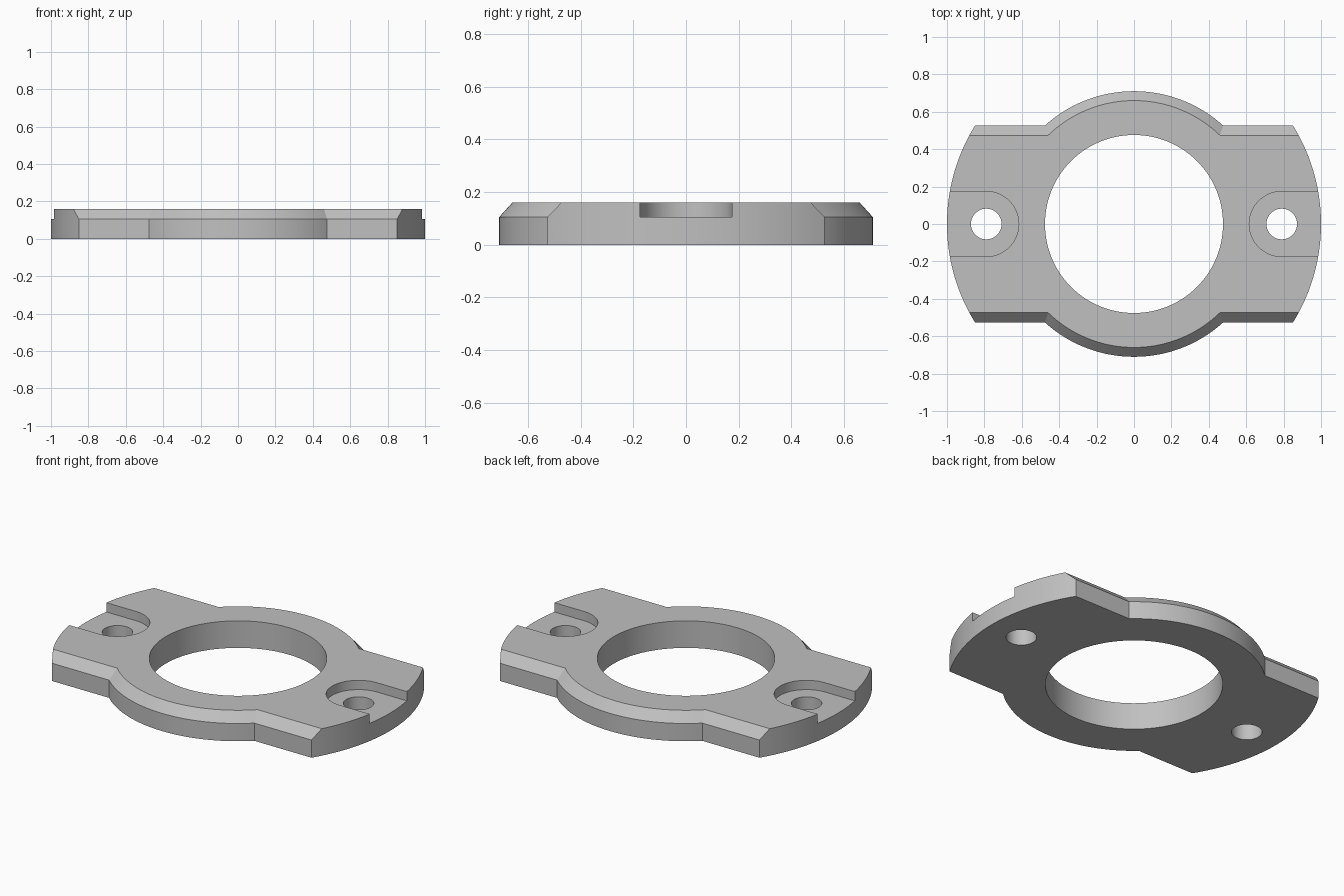
import bpy, bmesh
from math import sin, cos, pi, asin, sqrt

HEIGHT, LEDGE = 0.16, 0.105   # full thickness; start of chamfer and pocket floor

cube = bpy.data.objects.get("Cube")
if cube:
    bpy.data.objects.remove(cube, do_unlink=True)

grey = bpy.data.materials.new("machined grey")
grey.use_nodes = True
colour = (0.53, 0.53, 0.53, 1)
grey.diffuse_color = colour
grey.node_tree.nodes["Principled BSDF"].inputs["Base Color"].default_value = colour


def arc(cx, cy, r, start, end, steps):
    angles = [start + (end - start) * i / steps for i in range(steps + 1)]
    return [(cx + r * cos(a), cy + r * sin(a)) for a in angles]


def loft(name, layers):
    """Solid through matching outlines, given as (z, points) pairs."""
    bm = bmesh.new()
    rings = [[bm.verts.new((x, y, z)) for x, y in pts] for z, pts in layers]
    n = len(rings[0])
    for low, high in zip(rings, rings[1:]):
        for i in range(n):
            j = (i + 1) % n
            bm.faces.new((low[i], low[j], high[j], high[i]))
    bm.faces.new(rings[0][::-1])
    bm.faces.new(rings[-1])
    bmesh.ops.recalc_face_normals(bm, faces=bm.faces)
    mesh = bpy.data.meshes.new(name)
    bm.to_mesh(mesh)
    bm.free()
    mesh.materials.append(grey)
    ob = bpy.data.objects.new(name, mesh)
    bpy.context.collection.objects.link(ob)
    return ob


def cylinder(name, x, r, steps):
    pts = arc(x, 0, r, 0, 2 * pi, steps)[:-1]
    return loft(name, [(-0.1, pts), (0.3, pts)])


def outline(half_width, r):
    """Wide bar with a round bulge on the front and the back."""
    a = asin(half_width / r)
    back = [(1.2, half_width)] + arc(0, 0, r, a, pi - a, 48) + [(-1.2, half_width)]
    return back + [(-x, -y) for x, y in back]


# Flange plate with chamfered long edges
wide, narrow = outline(0.527, 0.71), outline(0.474, 0.66)
plate = loft("flange_plate", [(0, wide), (LEDGE, wide), (HEIGHT, narrow)])

# Round ends, centre bore, bolt holes and open-ended bolt pockets
cuts = [(cylinder("end_trim", 0, 1.0, 192), 'INTERSECT'),
        (cylinder("centre_bore", 0, 0.476, 128), 'DIFFERENCE')]
for side, label in ((1, "left"), (-1, "right")):
    slot = arc(0.79, 0, 0.174, pi / 2, 3 * pi / 2, 32) + [(1.2, -0.174), (1.2, 0.174)]
    slot = [(side * x, y) for x, y in slot]
    cuts.append((loft(label + "_pocket", [(LEDGE, slot), (0.3, slot)]), 'DIFFERENCE'))
    cuts.append((cylinder(label + "_bolt_hole", side * 0.79, 0.082, 48), 'DIFFERENCE'))

for cutter, operation in cuts:
    cutter.hide_render = True
    mod = plate.modifiers.new(cutter.name, 'BOOLEAN')
    mod.object = cutter
    mod.operation = operation
    mod.solver = 'EXACT'

# Bake the cuts and drop the helpers
bpy.context.view_layer.update()
graph = bpy.context.evaluated_depsgraph_get()
baked = bpy.data.meshes.new_from_object(plate.evaluated_get(graph))
plate.modifiers.clear()
plate.data = baked
baked.name = "flange_plate"
for cutter, _ in cuts:
    bpy.data.objects.remove(cutter, do_unlink=True)

# One material slot, smooth curves with crisp edges
baked.materials.clear()
baked.materials.append(grey)
for face in baked.polygons:
    face.material_index = 0
bpy.ops.object.select_all(action='DESELECT')
plate.select_set(True)
bpy.context.view_layer.objects.active = plate
bpy.ops.object.shade_smooth_by_angle(angle=pi / 9)
